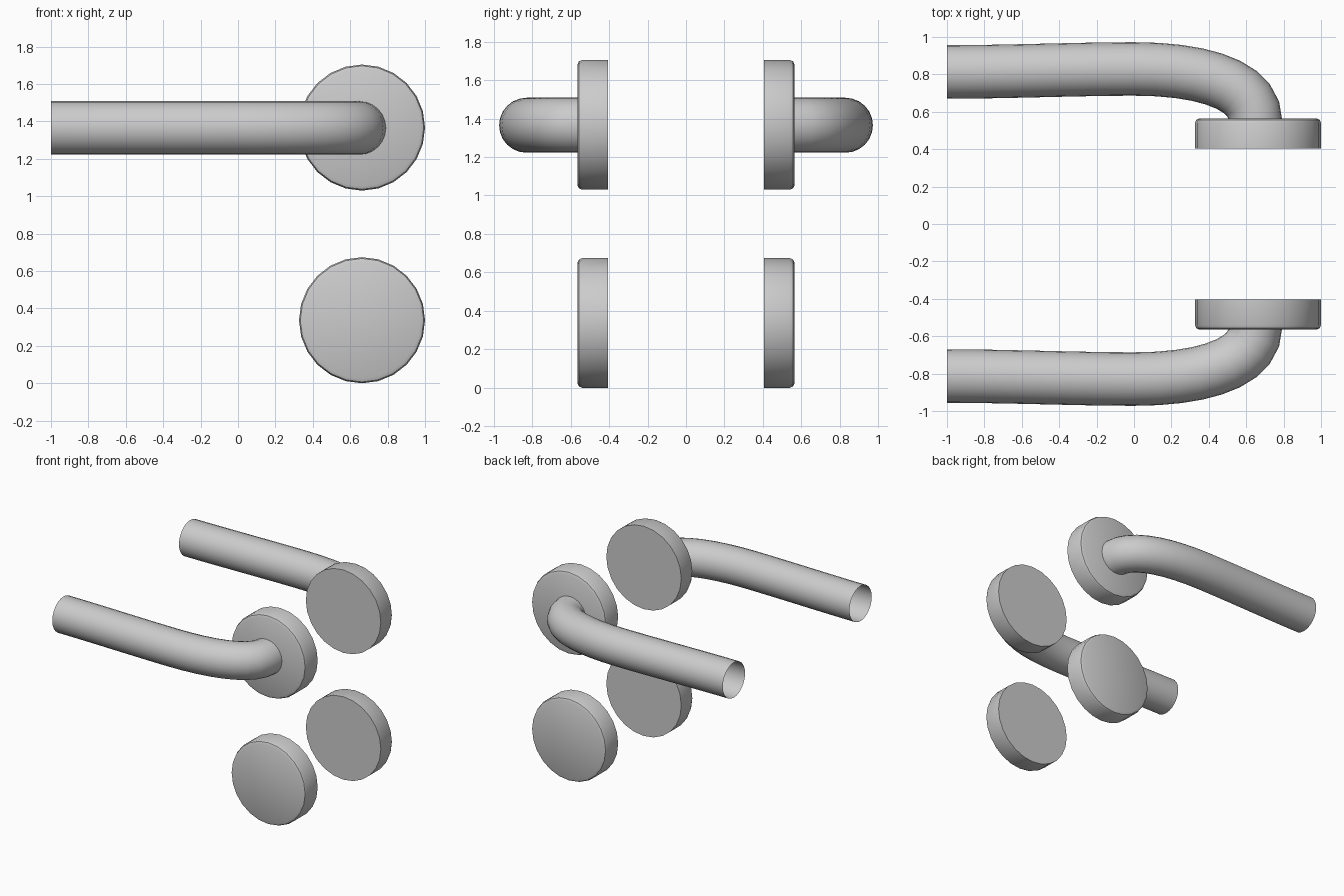
import bpy, bmesh, math
from mathutils import Vector

if "Cube" in bpy.data.objects:
    bpy.data.objects.remove(bpy.data.objects["Cube"])

ROSE_X, ROSE_R = 0.663, 0.337
SIDES = 24


def finish(obj):
    # mirror front part to the back, then smooth shade
    mod = obj.modifiers.new("mirror_back", 'MIRROR')
    mod.use_axis = (False, True, False)
    mod.use_mirror_merge = False
    bpy.ops.object.select_all(action='DESELECT')
    obj.select_set(True)
    bpy.context.view_layer.objects.active = obj
    bpy.ops.object.shade_smooth_by_angle(angle=math.radians(35))


def rose(name, z):
    # round cover plate: stacked rings with a softened outer edge
    bm = bmesh.new()
    r = ROSE_R
    profile = [(r, -0.405), (r, -0.54), (r - 0.007, -0.557), (r - 0.025, -0.565)]
    rings = []
    for rad, y in profile:
        rings.append([bm.verts.new((ROSE_X + rad * math.cos(a), y, z + rad * math.sin(a)))
                      for a in (2 * math.pi * i / SIDES for i in range(SIDES))])
    for a, b in zip(rings, rings[1:]):
        for i in range(SIDES):
            j = (i + 1) % SIDES
            bm.faces.new((a[i], a[j], b[j], b[i]))
    bm.faces.new(rings[0])
    bm.faces.new(rings[-1])
    bmesh.ops.recalc_face_normals(bm, faces=bm.faces)
    me = bpy.data.meshes.new(name)
    bm.to_mesh(me)
    bm.free()
    obj = bpy.data.objects.new(name, me)
    bpy.context.collection.objects.link(obj)
    finish(obj)


def lever(name, z):
    # open round tube swept along a bent path
    cu = bpy.data.curves.new(name, 'CURVE')
    cu.dimensions = '3D'
    cu.twist_mode = 'Z_UP'
    cu.bevel_depth = 0.143
    cu.bevel_resolution = 10
    cu.resolution_u = 9
    cu.use_fill_caps = False
    sp = cu.splines.new('BEZIER')
    # left handle, point, right handle
    path = [((-1.3, -0.813), (-1.0, -0.813), (-0.67, -0.813)),
            ((-0.3, -0.829), (0.0, -0.829), (0.38, -0.829)),
            ((0.65, -0.74), (0.65, -0.55), (0.65, -0.45))]
    sp.bezier_points.add(len(path) - 1)
    for p, (l, c, r) in zip(sp.bezier_points, path):
        p.handle_left_type = p.handle_right_type = 'FREE'
        p.co = Vector((*c, z))
        p.handle_left = Vector((*l, z))
        p.handle_right = Vector((*r, z))
    obj = bpy.data.objects.new(name, cu)
    bpy.context.collection.objects.link(obj)
    bpy.ops.object.select_all(action='DESELECT')
    obj.select_set(True)
    bpy.context.view_layer.objects.active = obj
    bpy.ops.object.convert(target='MESH')
    obj = bpy.context.view_layer.objects.active
    obj.name = name
    finish(obj)


rose("lower_rose", ROSE_R)
rose("upper_rose", 1.367)
lever("lever_handle", 1.365)
